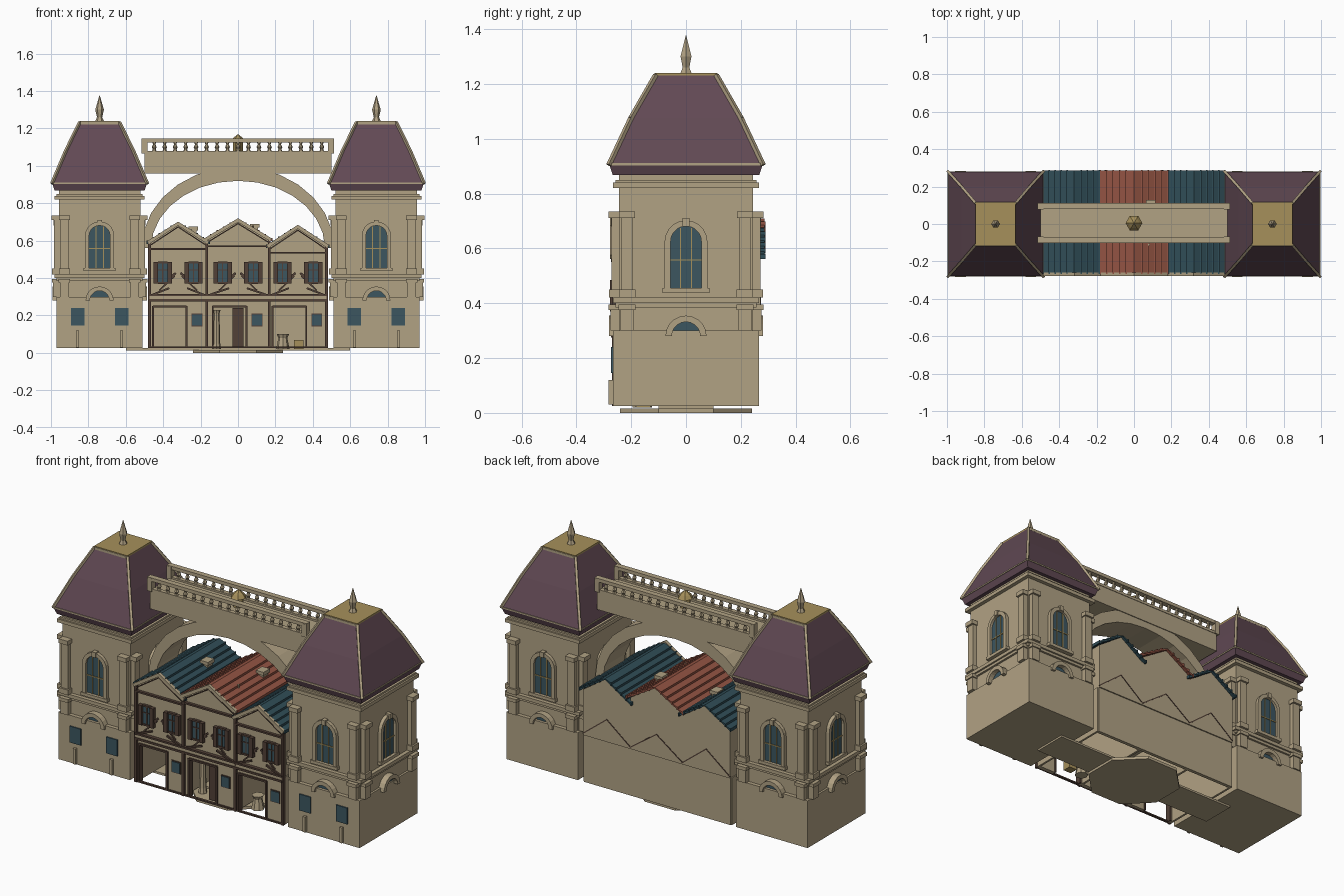
import bpy, bmesh, math
from mathutils import Matrix, Vector

if "Cube" in bpy.data.objects:
    bpy.data.objects.remove(bpy.data.objects["Cube"])


def mat(name, r, g, b):
    m = bpy.data.materials.new(name)
    m.diffuse_color = (r, g, b, 1)
    m.use_nodes = True
    m.node_tree.nodes["Principled BSDF"].inputs["Base Color"].default_value = m.diffuse_color
    return m


STONE = mat("sandstone", .44, .36, .23)
PURPLE = mat("purple_slate", .12, .067, .088)
TEAL = mat("teal_tile", .030, .075, .095)
RED = mat("red_tile", .29, .088, .056)
GOLD = mat("dull_gold", .38, .28, .105)
GLASS = mat("blue_glass", .045, .093, .118)
TIMBER = mat("dark_timber", .085, .052, .038)


class Part:
    """One object gathered from simple solids; M places the local frame."""

    def __init__(self, name, material):
        self.name, self.material = name, material
        self.bm, self.M = bmesh.new(), Matrix()

    def box(self, x0, x1, y0, y1, z0, z1):
        m = Matrix.Translation(((x0 + x1) / 2, (y0 + y1) / 2, (z0 + z1) / 2))
        bmesh.ops.create_cube(self.bm, size=1, matrix=self.M @ m @ Matrix.Diagonal((x1 - x0, y1 - y0, z1 - z0, 1)))

    def loft(self, rings):
        loops = [[self.bm.verts.new(self.M @ Vector(p)) for p in r] for r in rings]
        n = len(loops[0])
        for a, b in zip(loops, loops[1:]):
            for i in range(n):
                self.bm.faces.new((a[i], a[(i + 1) % n], b[(i + 1) % n], b[i]))
        self.bm.faces.new(loops[0])
        self.bm.faces.new(loops[-1])

    def prism(self, pts, y0, y1):
        self.loft([[(x, y, z) for x, z in pts] for y in (y0, y1)])

    def band(self, inner, outer, y0, y1):
        for i in range(len(inner) - 1):
            self.prism([inner[i], inner[i + 1], outer[i + 1], outer[i]], y0, y1)

    def turned(self, x, y, profile, n=6):
        self.loft([[(x + r * math.cos(i * math.tau / n), y + r * math.sin(i * math.tau / n), z)
                    for i in range(n)] for z, r in profile])

    def beam(self, p, q, w):
        p, q = Vector(p), Vector(q)
        m = Matrix.Translation((p + q) / 2) @ (q - p).to_track_quat('Z', 'Y').to_matrix().to_4x4()
        bmesh.ops.create_cube(self.bm, size=1, matrix=self.M @ m @ Matrix.Diagonal((w, w, (q - p).length + w * .5, 1)))

    def done(self):
        bmesh.ops.recalc_face_normals(self.bm, faces=self.bm.faces)
        me = bpy.data.meshes.new(self.name)
        self.bm.to_mesh(me)
        self.bm.free()
        me.materials.append(self.material)
        bpy.context.collection.objects.link(bpy.data.objects.new(self.name, me))


def arch(w, z0, zs, n=10):
    top = [(w * math.cos(math.pi * i / n), zs + w * math.sin(math.pi * i / n)) for i in range(n + 1)]
    return ([(w, z0)] if zs > z0 else []) + top + ([(-w, z0)] if zs > z0 else [])


def rect(hx, hy, z):
    return [(-hx, -hy, z), (hx, -hy, z), (hx, hy, z), (-hx, hy, z)]


# ---- Towers ----
for side, sx in (("left", -1), ("right", 1)):
    T = Matrix.Translation((.74 * sx, 0, 0))
    body, roof = Part(side + "_tower_body", STONE), Part(side + "_tower_roof", PURPLE)
    glass, bars = Part(side + "_tower_windows", GLASS), Part(side + "_tower_window_bars", GOLD)
    cap, trim = Part(side + "_roof_cap", GOLD), Part(side + "_roof_trim", STONE)
    pilasters, frames = Part(side + "_pilasters", STONE), Part(side + "_window_frames", STONE)
    parts = (body, roof, glass, bars, cap, trim, pilasters, frames)
    for p in parts:
        p.M = T
    body.box(-.23, .23, -.267, .267, .025, .30)
    body.box(-.218, .218, -.245, .245, .30, .87)
    for z0, z1, e in ((.385, .40, .012), (.40, .42, .022), (.82, .84, .022), (.84, .85, .012)):
        body.box(-.218 - e, .218 + e, -.245 - e, .245 + e, z0, z1)
    # Bell-shaped hipped roof with corner ribs, gold cap and spire
    levels = [(.868, .24, .267), (.907, .254, .28), (1.077, .182, .2), (1.23, .107, .112)]
    roof.loft([rect(hx, hy, z) for z, hx, hy in levels])
    for (z, a, b), (z2, a2, b2) in zip(levels[1:], levels[2:]):
        for i in (-1, 1):
            for j in (-1, 1):
                trim.beam((i * a, j * b, z), (i * a2, j * b2, z2), .014)
    for i in (-1, 1):
        trim.box(-.11, .11, i * .112 - .005, i * .112 + .005, 1.222, 1.236)
        trim.beam((-.252, i * .278, .907), (.252, i * .278, .907), .008)
        trim.beam((i * .252, -.278, .907), (i * .252, .278, .907), .008)
    cap.box(-.107, .107, -.114, .114, 1.224, 1.24)
    trim.turned(0, 0, [(1.238, .024), (1.26, .014), (1.30, .023), (1.377, .001)])
    # Four decorated faces, each in its own frame with -y outward
    for k in range(4):
        d, u = (.245, .218) if k % 2 == 0 else (.218, .245)
        for p in (glass, bars, pilasters, frames):
            p.M = T @ Matrix.Rotation(k * math.pi / 2, 4, 'Z') @ Matrix.Translation((0, -d, 0))
        for s in (-1, 1):
            c = s * (u - .03)
            for w, e, z0, z1 in ((.024, .03, .30, .375), (.031, .037, .375, .395), (.03, .036, .42, .45),
                                 (.022, .026, .45, .71), (.029, .038, .71, .735)):
                pilasters.box(c - w, c + w, -e, .01, z0, z1)
        frames.band(arch(.056, .455, .625), arch(.078, .445, .625), -.02, .01)
        frames.box(-.085, .085, -.024, .01, .437, .455)
        frames.box(-.012, .012, -.028, .01, .68, .71)
        frames.band(arch(.052, .28, .28), arch(.075, .28, .28), -.02 - .015, .01)
        glass.prism(arch(.057, .455, .625), -.006, .004)
        glass.prism(arch(.053, .28, .28), -.006, .004)
        for x in (-.02, .02):
            bars.box(x - .0025, x + .0025, -.01, 0, .455, .675)
        bars.box(-.056, .056, -.01, 0, .555, .56)
    # Street-level windows and bollard strips on the front
    glass.M = pilasters.M = T
    for s in (-1, 1):
        glass.box(s * .118 - .036, s * .118 + .036, -.274, -.266, .145, .24)
        pilasters.box(s * .118 - .008, s * .118 + .008, -.282, -.266, .03, .12)
    for p in parts:
        p.done()

# ---- Bridge ----
deck, rail = Part("bridge_deck", STONE), Part("bridge_balustrade", STONE)
deck.box(-.5, .5, -.095, .105, .96, 1.07)


def half_ring(a, b):
    return [(a * math.cos(math.pi * i / 14), .56 + b * math.sin(math.pi * i / 14)) for i in range(15)]


ring = Part("bridge_arch", STONE)
ring.band(half_ring(.465, .36), half_ring(.515, .435), -.09, .10)
for y in (-.085, .095):
    rail.box(-.515, .512, y - .016, y + .016, 1.125, 1.145)
    rail.box(-.5, .5, y - .013, y + .013, 1.065, 1.08)
    for x in (-.5, .497):
        rail.box(x - .015, x + .015, y - .017, y + .017, 1.065, 1.14)
    for i in range(17):
        rail.turned(-.448 + i * .056, y, [(1.078, .012), (1.09, .008), (1.1, .013), (1.115, .006), (1.127, .011)])
finial = Part("bridge_finial", GOLD)
finial.turned(0, .005, [(1.07, .028), (1.125, .028), (1.125, .045), (1.145, .03), (1.168, .003)])
for p in (deck, ring, rail, finial):
    p.done()

# ---- Row of three houses ----
walls, timber = Part("house_walls", STONE), Part("house_timbers", TIMBER)
panes, gables = Part("house_windows", GLASS), Part("house_gable_trim", STONE)
teal, red = Part("side_house_roofs", TEAL), Part("middle_house_roof", RED)
house = (walls, timber, panes, gables, teal, red)
for cx, h, eave, peak, tile in ((-.32, .153, .585, .685, teal), (0, .168, .60, .703, red), (.32, .153, .565, .668, teal)):
    for p in house:
        p.M = Matrix.Translation((cx, 0, 0))
    # Upper storey with gable, open shop below
    walls.prism([(-h, .30), (h, .30), (h, eave), (0, peak), (-h, eave)], -.255, .272)
    walls.box(-h, h, .245, .265, .025, .30)
    walls.box(-h, -.135, -.255, -.235, .025, .30)
    walls.box(.045, h, -.255, -.235, .025, .30)
    walls.box(-.135, .045, -.255, -.235, .245, .30)
    for s in (-1, 1):
        walls.box(s * h - .006, s * h + .006, -.25, .26, .025, .30)
        # Lapped roof boards
        n, rise = 5, eave - peak
        for i in range(n):
            a, b = i / n, (i + 1) / n + .03
            x0, x1, z0, z1 = s * a * (h + .008), s * b * (h + .008), peak + a * rise, peak + b * rise
            tile.prism([(x0, z0), (x1, z1), (x1, z1 + .014), (x0, z0 + .006)], -.265, .287)
            tile.box(x1 - .004, x1 + .004, -.268, .29, z1, z1 + .018)
        # Gable edges, bay posts, braces front and back
        gables.beam((0, -.268, peak + .006), (s * (h + .005), -.268, eave + .006), .018)
        timber.beam((0, -.27, peak - .012), (s * h, -.27, eave - .012), .006)
        timber.box(s * h - .007, s * h + .007, -.27, -.25, .025, eave)
        timber.beam((s * .015, -.262, .425), (s * .045, -.262, .40), .012)
        timber.beam((s * .05, -.265, .345), (s * h, -.265, .305), .01)
        timber.beam((s * .02, -.262, .41), (s * .10, -.262, .335), .008)
        timber.beam((0, .271, .43), (s * h, .271, .31), .006)
        # Upper windows with shutters
        c = s * .082
        panes.box(c - .026, c + .026, -.264, -.25, .375, .48)
        for e in (-1, 1):
            timber.box(c + e * .037 - .012, c + e * .037 + .012, -.278, -.25, .37, .485)
            timber.box(c - .026, c + .026, -.27, -.25, .428 + e * .055 - .005, .428 + e * .055 + .005)
        timber.box(c - .003, c + .003, -.268, -.25, .375, .48)
        timber.box(c - .026, c + .026, -.268, -.25, .44, .445)
    # Floor beams, door frame and shop window
    timber.box(-h, h, -.272, -.25, eave - .035, eave - .025)
    timber.box(-h, h, -.276, -.25, .305, .315)
    timber.box(-h, h, -.274, -.25, .275, .287)
    walls.box(-h, h, -.27, -.25, .287, .305)
    for x in (-.135, .045):
        timber.box(x - .005, x + .005, -.265, -.23, .025, .25)
    timber.box(-.135, .045, -.265, -.23, .243, .253)
    timber.box(-h, h, -.265, -.25, .025, .033)
    panes.box(.075, .127, -.263, -.25, .145, .205)
    timber.box(.072, .130, -.259, -.25, .14, .21)
for p in house:
    p.done()

# Chimneys, shop interior and base slabs
chimney = Part("chimneys", STONE)
for x, y, z in ((-.24, .06, .675), (.09, .10, .69)):
    chimney.box(x - .018, x + .018, y - .022, y + .022, z - .08, z - .015)
    chimney.box(x - .025, x + .025, y - .029, y + .029, z - .02, z)
chimney.turned(.08, -.11, [(.64, .006), (.68, .006)])
inside = Part("shop_columns", STONE)
for x, r, z in ((-.115, .02, .23), (.24, .03, .10)):
    inside.turned(x, -.16, [(.02, r * 1.2), (.05, r), (z - .02, r * .8), (z, r * 1.1)], 8)
door = Part("open_door", TIMBER)
door.box(-.03, .03, -.225, -.21, .025, .24)
seat = Part("shop_seat", GOLD)
seat.box(.30, .35, -.18, -.13, .02, .07)
base = Part("base_slabs", STONE)
base.box(-.6, .6, -.1, .1, .014, .026)
base.loft([[(.26 * math.cos(a), .26 * math.sin(a), z) for a in [math.pi * (2 * i + 1) / 8 for i in range(8)]]
           for z in (0, .016)])
for p in (chimney, inside, door, seat, base):
    p.done()
